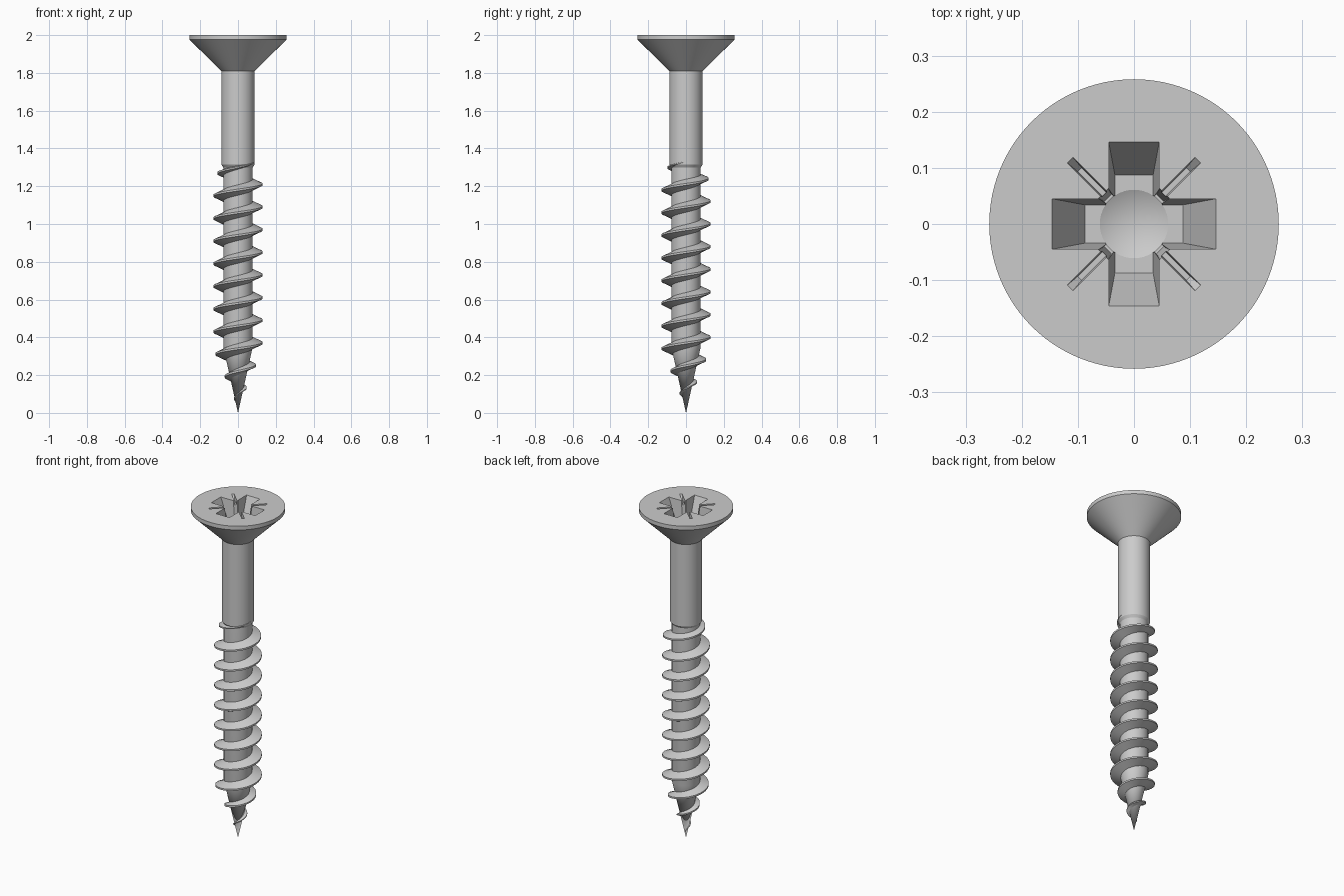
import bpy, bmesh, math
from mathutils import Matrix

if "Cube" in bpy.data.objects:
    bpy.data.objects.remove(bpy.data.objects["Cube"])


def make_object(name, bm):
    bmesh.ops.recalc_face_normals(bm, faces=bm.faces)
    mesh = bpy.data.meshes.new(name)
    bm.to_mesh(mesh)
    bm.free()
    obj = bpy.data.objects.new(name, mesh)
    bpy.context.collection.objects.link(obj)
    return obj


def lathe(name, profile, n=96):
    """Closed solid of revolution; zero-radius points become poles."""
    bm = bmesh.new()
    rings = []
    for r, z in profile:
        k = 1 if r == 0 else n
        rings.append([bm.verts.new((r * math.cos(2 * math.pi * i / n),
                                    r * math.sin(2 * math.pi * i / n), z)) for i in range(k)])
    for a, b in zip(rings, rings[1:]):
        for i in range(n):
            j = (i + 1) % n
            if len(a) == 1:
                bm.faces.new((a[0], b[j], b[i]))
            elif len(b) == 1:
                bm.faces.new((a[i], a[j], b[0]))
            else:
                bm.faces.new((a[i], a[j], b[j], b[i]))
    if len(rings[-1]) > 1:
        bm.faces.new(rings[-1])
    return make_object(name, bm)


def wedge(name, x_top, x_low, y_top, y_low, z_low, angle):
    """Tapered box, sizes given at the head face z=2 and at z_low."""
    z_up = 2.02
    t = (z_up - z_low) / (2 - z_low)
    bm = bmesh.new()
    bmesh.ops.create_cube(bm, size=2)
    for v in bm.verts:
        s = t if v.co.z > 0 else 0
        v.co.x *= x_low + (x_top - x_low) * s
        v.co.y *= y_low + (y_top - y_low) * s
        v.co.z = z_up if s else z_low
    bm.transform(Matrix.Rotation(angle, 4, 'Z'))
    return make_object(name, bm)


def smooth(obj, angle):
    bpy.ops.object.select_all(action='DESELECT')
    obj.select_set(True)
    bpy.context.view_layer.objects.active = obj
    bpy.ops.object.shade_smooth_by_angle(angle=math.radians(angle))


# Head, shank, core and point
CORE = 0.078
body = lathe("screw_body", [(0, 0), (CORE, 0.35), (CORE, 1.30), (0.088, 1.315),
                            (0.088, 1.81), (0.258, 1.977), (0.258, 2.0)])

# Driver recess cutters: shallow ticks, corner notches, cross arms, conical centre
cutters = []
for i in range(2):
    diag = math.pi / 4 + i * math.pi / 2
    cutters.append(wedge("tick_cutter", 0.161, 0.137, 0.007, 0.005, 1.975, diag))
    cutters.append(wedge("notch_cutter", 0.077, 0.066, 0.012, 0.009, 1.875, diag))
    cutters.append(wedge("arm_cutter", 0.146, 0.087, 0.045, 0.034, 1.865, i * math.pi / 2))
cutters.append(lathe("centre_cutter", [(0, 1.835), (0.061, 1.865), (0.061, 2.03)], 48))

bpy.context.view_layer.objects.active = body
for c in cutters:
    c.hide_render = True
    mod = body.modifiers.new("recess", 'BOOLEAN')
    mod.operation = 'DIFFERENCE'
    mod.solver = 'EXACT'
    mod.object = c
    bpy.ops.object.modifier_apply(modifier=mod.name)
for c in cutters:
    bpy.data.objects.remove(c, do_unlink=True)
smooth(body, 25)

# Helical thread, fading at the point and below the shank
PITCH, STEPS = 0.12, 64
bm = bmesh.new()
sections = []
z0, z1 = 0.04, 1.335
count = int((z1 - z0) / PITCH * STEPS)
for k in range(count + 1):
    z = z0 + k * PITCH / STEPS
    a = (z - 1.21) / PITCH * 2 * math.pi
    core = min(CORE, CORE * z / 0.35)
    crest = min(0.13, 0.41 * z - 0.008, 0.13 - 0.042 * (z - 1.21) / 0.12)
    crest = max(crest, core * 1.02)
    h = 0.03 * min(1, max(0.1, (crest - core) / 0.052))
    tip = min(0.005, h * 0.3)
    sections.append([bm.verts.new((r * math.cos(a), r * math.sin(a), z + dz))
                     for r, dz in ((core * 0.93, -h), (crest, -tip), (crest, tip), (core * 0.93, h))])
for s, t in zip(sections, sections[1:]):
    for i in range(4):
        j = (i + 1) % 4
        bm.faces.new((s[i], s[j], t[j], t[i]))
bm.faces.new(sections[0])
bm.faces.new(sections[-1])
thread = make_object("screw_thread", bm)
smooth(thread, 30)
